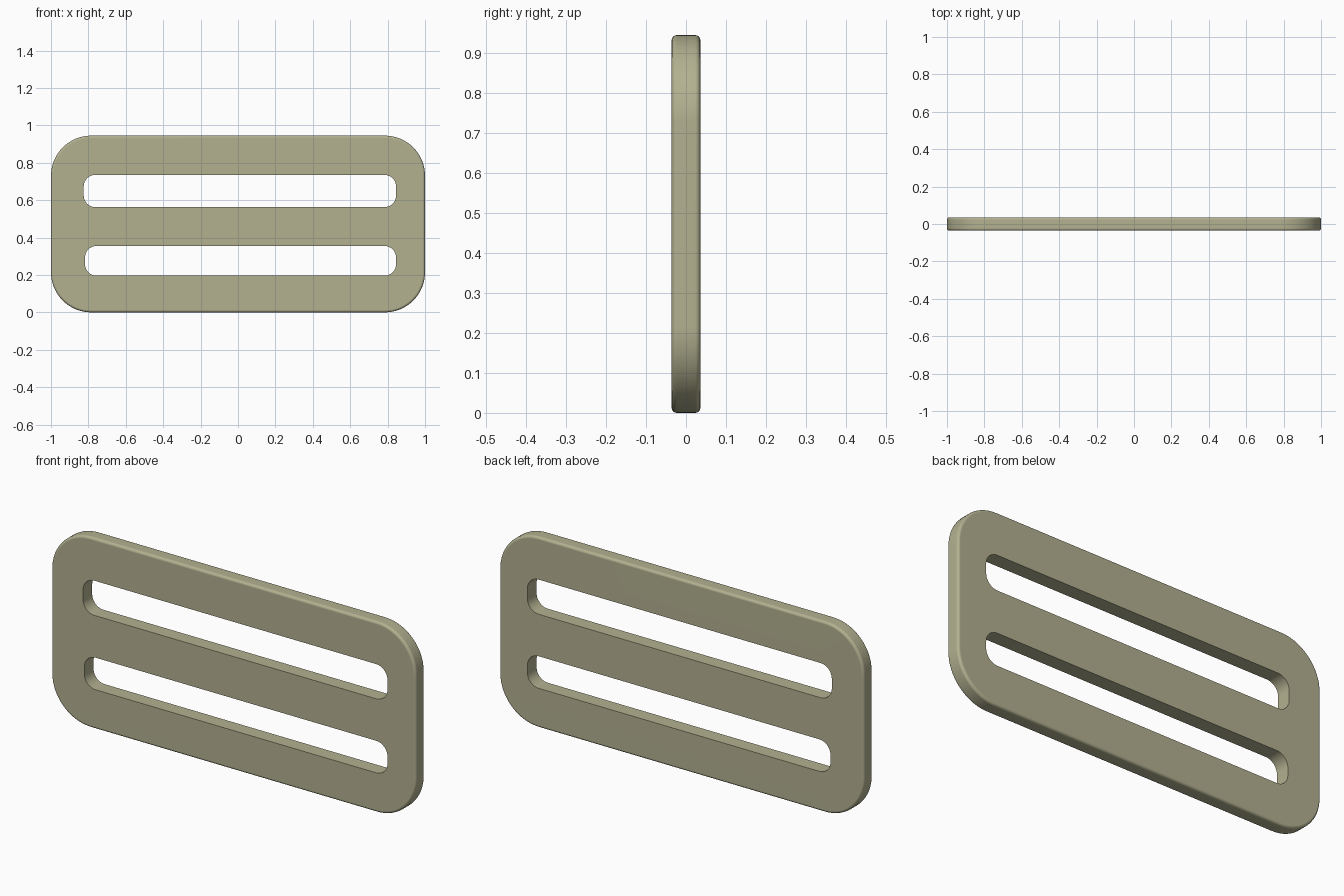
import bpy, bmesh
from math import sin, cos, pi, radians

if "Cube" in bpy.data.objects:
    bpy.data.objects.remove(bpy.data.objects["Cube"])


def rounded_rect(x0, x1, z0, z1, r, seg):
    """Outline points of a rounded rectangle in the XZ plane."""
    corners = [(x1 - r, z1 - r), (x0 + r, z1 - r), (x0 + r, z0 + r), (x1 - r, z0 + r)]
    return [(cx + r * cos((k + i / seg) * pi / 2), cz + r * sin((k + i / seg) * pi / 2))
            for k, (cx, cz) in enumerate(corners) for i in range(seg + 1)]


def loft(name, box, r, layers, seg):
    """Solid made of rounded-rectangle layers, each given as (y, inset)."""
    x0, x1, z0, z1 = box
    bm = bmesh.new()
    rings = [[bm.verts.new((x, y, z)) for x, z in
              rounded_rect(x0 + d, x1 - d, z0 + d, z1 - d, r - d, seg)] for y, d in layers]
    n = len(rings[0])
    for a, b in zip(rings, rings[1:]):
        for i in range(n):
            j = (i + 1) % n
            bm.faces.new((a[i], a[j], b[j], b[i]))
    bm.faces.new(rings[0])
    bm.faces.new(rings[-1])
    bmesh.ops.recalc_face_normals(bm, faces=bm.faces)
    mesh = bpy.data.meshes.new(name)
    bm.to_mesh(mesh)
    bm.free()
    ob = bpy.data.objects.new(name, mesh)
    bpy.context.collection.objects.link(ob)
    return ob


# Plate with softly rounded outer rim
half, rim, steps = 0.036, 0.013, 4
arc = [(half - rim + rim * sin(i / steps * pi / 2), rim - rim * cos(i / steps * pi / 2))
       for i in range(steps + 1)]
layers = [(-y, d) for y, d in reversed(arc)] + arc
plate = loft("buckle_plate", (-1, 1, 0, 0.945), 0.215, layers, 16)

# Two strap slots with crisp edges
bpy.context.view_layer.objects.active = plate
plate.select_set(True)
for name, box in (("upper_slot_cutter", (-0.825, 0.845, 0.563, 0.735)),
                  ("lower_slot_cutter", (-0.818, 0.845, 0.196, 0.355))):
    cutter = loft(name, box, 0.062, [(-0.1, 0), (0.1, 0)], 10)
    cutter.hide_render = True
    mod = plate.modifiers.new(name, 'BOOLEAN')
    mod.operation = 'DIFFERENCE'
    mod.solver = 'EXACT'
    mod.object = cutter
    bpy.ops.object.modifier_apply(modifier=mod.name)
    bpy.data.objects.remove(cutter)

# Smooth rim, sharp slot edges, flat faces
bpy.ops.object.shade_smooth_by_angle(angle=radians(40))
plate.modifiers.new("face_normals", 'WEIGHTED_NORMAL').keep_sharp = True

# Khaki finish
mat = bpy.data.materials.new("khaki")
mat.diffuse_color = (0.45, 0.44, 0.28, 1)
mat.use_nodes = True
mat.node_tree.nodes["Principled BSDF"].inputs["Base Color"].default_value = mat.diffuse_color
plate.data.materials.clear()
plate.data.materials.append(mat)
